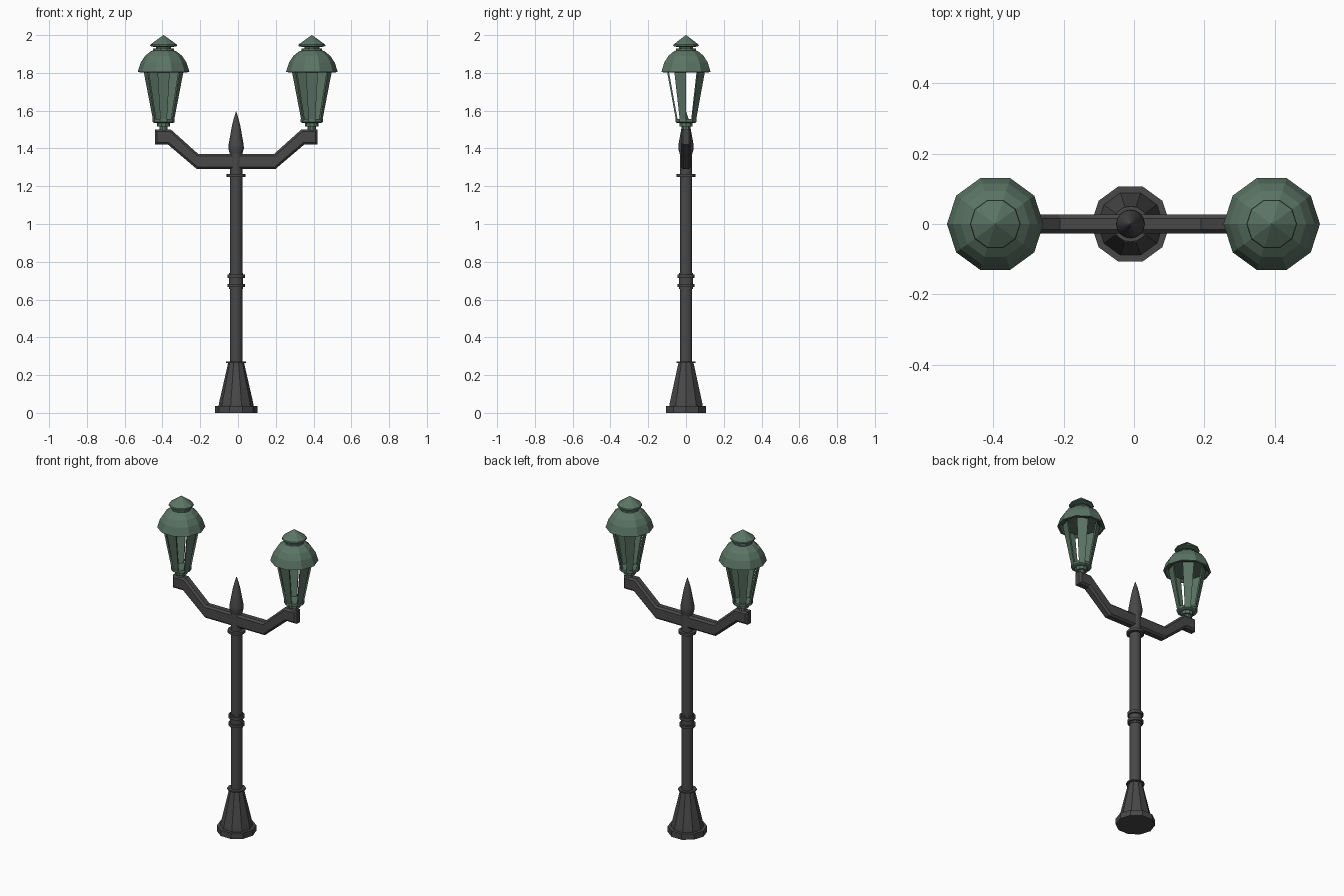
import bpy, bmesh, math

cube = bpy.data.objects.get("Cube")
if cube:
    bpy.data.objects.remove(cube, do_unlink=True)


def material(name, rgb):
    m = bpy.data.materials.new(name)
    m.use_nodes = True
    m.diffuse_color = (*rgb, 1)
    m.node_tree.nodes["Principled BSDF"].inputs["Base Color"].default_value = (*rgb, 1)
    return m


IRON = material("dark iron", (0.065, 0.065, 0.065))
GREEN = material("muted green", (0.105, 0.175, 0.13))
POST_X = -0.01
SIDES = 10


def finish(name, bm, mat, x, smooth=False):
    bmesh.ops.remove_doubles(bm, verts=bm.verts, dist=0.0001)
    bmesh.ops.recalc_face_normals(bm, faces=bm.faces)
    mesh = bpy.data.meshes.new(name)
    bm.to_mesh(mesh)
    bm.free()
    mesh.materials.append(mat)
    ob = bpy.data.objects.new(name, mesh)
    ob.location.x = x
    bpy.context.collection.objects.link(ob)
    if smooth:
        bpy.ops.object.select_all(action="DESELECT")
        ob.select_set(True)
        bpy.context.view_layer.objects.active = ob
        bpy.ops.object.shade_smooth_by_angle(angle=math.radians(30))
    return ob


def lathe(name, profile, mat, x, sides=SIDES, smooth=False):
    """Turn (radius, height) points around z, closed at both ends."""
    bm = bmesh.new()
    points = [(0, profile[0][1]), *profile, (0, profile[-1][1])]
    rings = [[bm.verts.new((r * math.cos(math.tau * i / sides),
                            r * math.sin(math.tau * i / sides), z))
              for i in range(sides)] for r, z in points]
    for low, high in zip(rings, rings[1:]):
        for i in range(sides):
            j = (i + 1) % sides
            bm.faces.new((low[i], low[j], high[j], high[i]))
    return finish(name, bm, mat, x, smooth)


# Foot and flared base
lathe("base_plate", [(0.112, 0), (0.112, 0.036), (0.095, 0.036)], IRON, POST_X)
lathe("base_flare", [(0.093, 0.036), (0.09, 0.055), (0.042, 0.265)], IRON, POST_X)
lathe("base_ring", [(0.053, 0.263), (0.053, 0.272)], IRON, POST_X)

# Column with its rings
lathe("column", [(0.033, 0.25), (0.033, 1.4)], IRON, POST_X, 16, True)
lathe("middle_collar", [(0.037, 0.655), (0.037, 0.74)], IRON, POST_X, 16, True)
for name, z0, z1, r in (("lower_ring", 0.666, 0.683, 0.046),
                        ("upper_ring", 0.714, 0.732, 0.046),
                        ("neck_ring", 1.25, 1.266, 0.051)):
    lathe(name, [(r, z0), (r, z1)], IRON, POST_X, 16, True)

# Pointed finial
lathe("finial", [(0.033, 1.37), (0.041, 1.4), (0.04, 1.42), (0.022, 1.52),
                 (0.012, 1.56), (0.001, 1.595)], IRON, POST_X, 16, True)

# Double arm: side outline given depth, with chamfered long edges
half = [(0.207, 1.29), (0.36, 1.42), (0.43, 1.42), (0.43, 1.5), (0.345, 1.5), (0.2, 1.37)]
outline = half + [(-x, z) for x, z in reversed(half)]
bm = bmesh.new()
front = bm.faces.new([bm.verts.new((x, -0.027, z)) for x, z in outline])
moved = bmesh.ops.extrude_face_region(bm, geom=[front], use_keep_orig=True)["geom"]
for v in moved:
    if isinstance(v, bmesh.types.BMVert):
        v.co.y = 0.027
bmesh.ops.recalc_face_normals(bm, faces=bm.faces)
rim = [e for e in bm.edges if abs(e.verts[0].co.y - e.verts[1].co.y) < 0.001]
bmesh.ops.bevel(bm, geom=rim, offset=0.011, segments=1, affect="EDGES")
finish("arms", bm, IRON, POST_X)


def panels(name, x):
    """Five tapered plates on alternate sides, leaving open gaps."""
    bm = bmesh.new()
    for k in range(5):
        for v in bmesh.ops.create_cube(bm, size=2)["verts"]:
            angle = math.radians(-90 + 72 * k + 18 * v.co.x)
            top = v.co.z > 0
            r = (0.106 if top else 0.056) - (0.01 if v.co.y > 0 else 0)
            v.co = (r * math.cos(angle), r * math.sin(angle), 1.81 if top else 1.55)
    finish(name, bm, GREEN, x)


# Lanterns
for side, x in (("left", 0.391), ("right", -0.394)):
    lathe(side + "_lantern_stem", [(0.022, 1.48), (0.022, 1.515), (0.035, 1.515),
                                   (0.035, 1.535)], GREEN, x)
    lathe(side + "_lantern_floor", [(0.05, 1.535), (0.059, 1.54), (0.059, 1.556)], GREEN, x)
    panels(side + "_lantern_panels", x)
    lathe(side + "_lantern_dome", [(0.108, 1.815), (0.125, 1.803), (0.137, 1.805),
                                   (0.121, 1.855), (0.098, 1.89), (0.068, 1.914),
                                   (0.044, 1.922)], GREEN, x)
    lathe(side + "_lantern_neck", [(0.055, 1.918), (0.055, 1.928), (0.04, 1.928),
                                   (0.04, 1.945)], GREEN, x)
    lathe(side + "_lantern_cap", [(0.045, 1.936), (0.072, 1.942), (0.07, 1.95),
                                  (0.026, 1.982), (0.001, 2.0)], GREEN, x)
